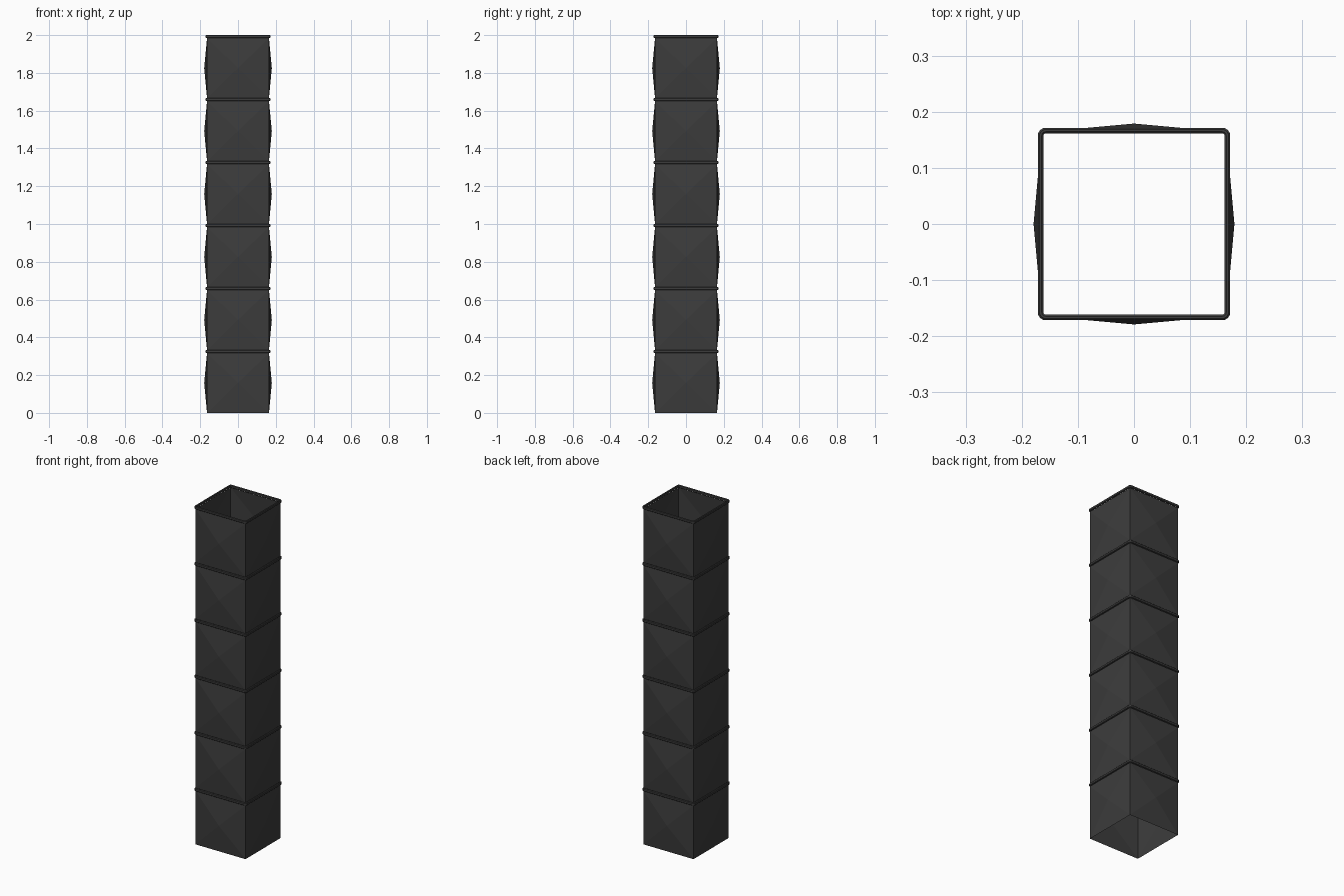
import bpy, bmesh, math

cube = bpy.data.objects.get("Cube")
if cube:
    bpy.data.objects.remove(cube, do_unlink=True)

SECTIONS = 6
PITCH = 2.0 / SECTIONS
RIM_H = 0.016
WALL = 0.164      # half width of the duct
BULGE = 0.179     # half width at the panel peaks

metal = bpy.data.materials.new("dark grey metal")
metal.use_nodes = True
colour = (0.045, 0.045, 0.045, 1)
metal.diffuse_color = colour
metal.node_tree.nodes["Principled BSDF"].inputs["Base Color"].default_value = colour


def make_object(name, bm, z):
    mesh = bpy.data.meshes.new(name)
    bmesh.ops.recalc_face_normals(bm, faces=bm.faces)
    bm.to_mesh(mesh)
    bm.free()
    mesh.materials.append(metal)
    obj = bpy.data.objects.new(name, mesh)
    obj.location.z = z
    bpy.context.collection.objects.link(obj)
    return obj


def square_corner(i):
    a = math.pi / 4 + i * math.pi / 2
    return math.copysign(1, math.cos(a)), math.copysign(1, math.sin(a))


def duct_section(name, z):
    """Open square sleeve whose four sides are cross-broken to a low peak."""
    bm = bmesh.new()
    h = PITCH - RIM_H
    rings = [[bm.verts.new((WALL * x, WALL * y, level))
              for x, y in map(square_corner, range(4))] for level in (0, h)]
    for i in range(4):
        j = (i + 1) % 4
        a = (i + 1) * math.pi / 2
        peak = bm.verts.new((BULGE * math.cos(a), BULGE * math.sin(a), h / 2))
        loop = [rings[0][i], rings[0][j], rings[1][j], rings[1][i]]
        for k in range(4):
            bm.faces.new((loop[k], loop[(k + 1) % 4], peak))
    return make_object(name, bm, z)


def flange_rim(name, z):
    """Rounded bead swept round a square with softened corners."""
    bm = bmesh.new()
    inner, outer, steps = 0.1615, 0.1715, 4
    soft = 0.003
    # Bead cross-section: offset from the inner edge, height
    w = outer - inner
    profile = [(soft, 0), (w - soft, 0), (w, soft), (w, RIM_H - soft),
               (w - soft, RIM_H), (soft, RIM_H), (0, RIM_H - soft), (0, soft)]
    base = 0.004                     # corner radius on the inner side
    centre = inner - base
    loops = []
    for i in range(4):
        cx, cy = square_corner(i)
        for s in range(steps + 1):
            a = (i + s / steps) * math.pi / 2
            loops.append([bm.verts.new((cx * centre + (base + d) * math.cos(a),
                                        cy * centre + (base + d) * math.sin(a), h))
                          for d, h in profile])
    for n, ring in enumerate(loops):
        following = loops[(n + 1) % len(loops)]
        for k in range(len(profile)):
            m = (k + 1) % len(profile)
            bm.faces.new((ring[k], ring[m], following[m], following[k]))
    return make_object(name, bm, z)


# Stack of identical sections, each capped by a rim
for n in range(SECTIONS):
    duct_section(f"duct_section_{n + 1}", n * PITCH)
    flange_rim(f"flange_rim_{n + 1}", (n + 1) * PITCH - RIM_H)
